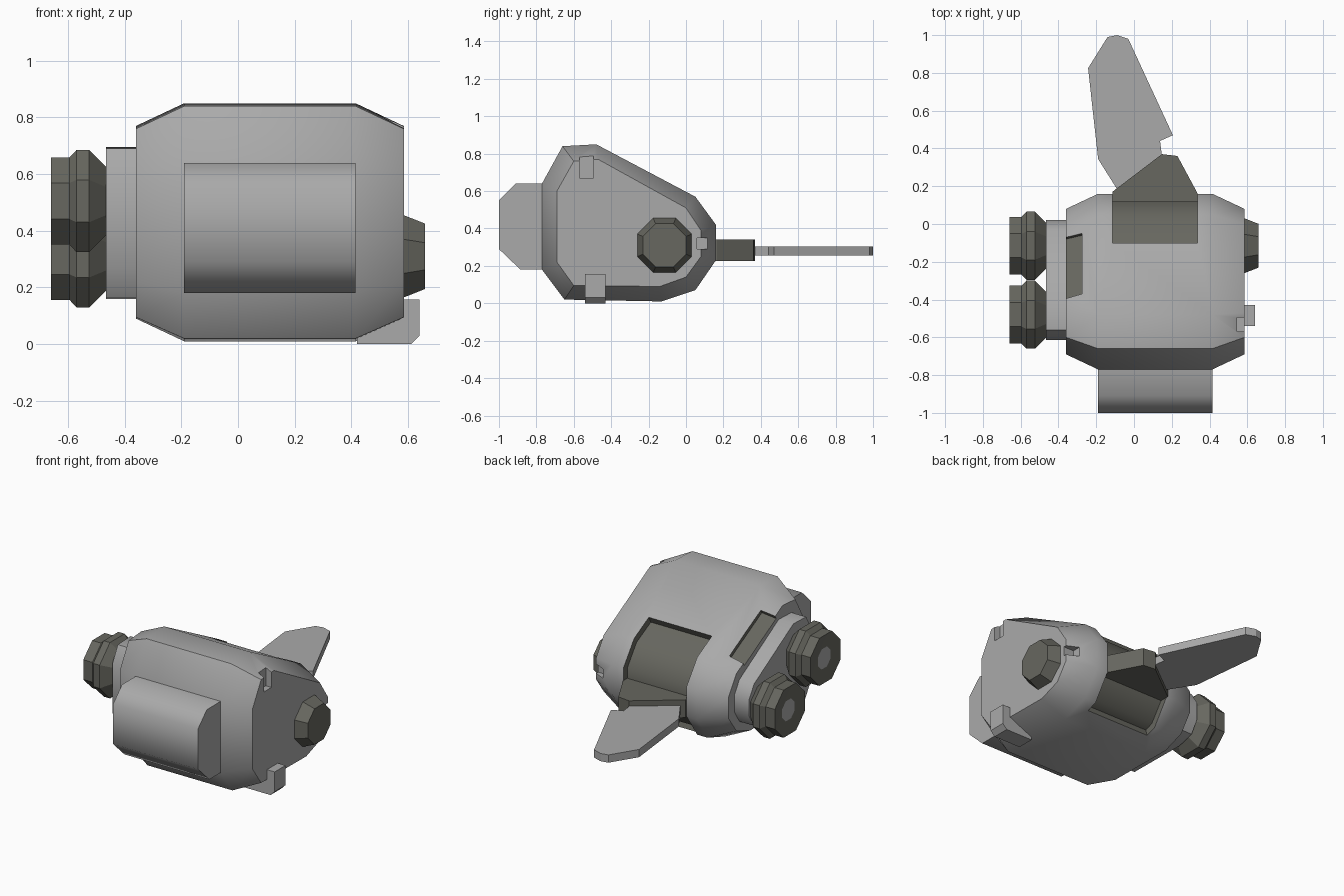
import bpy, bmesh, math
from mathutils import Vector

if "Cube" in bpy.data.objects:
    bpy.data.objects.remove(bpy.data.objects["Cube"])


def material(name, rgb):
    m = bpy.data.materials.new(name)
    m.diffuse_color = (*rgb, 1)
    m.use_nodes = True
    m.node_tree.nodes["Principled BSDF"].inputs["Base Color"].default_value = m.diffuse_color
    return m


LIGHT = material("light grey", (0.40, 0.40, 0.40))
DARK = material("dark olive grey", (0.135, 0.135, 0.115))


def loft(name, rings, mat_index=0, smooth=None):
    """Skin a row of equal-length closed rings of 3D points and cap both ends."""
    bm = bmesh.new()
    loops = [[bm.verts.new(p) for p in ring] for ring in rings]
    n = len(loops[0])
    for a, b in zip(loops, loops[1:]):
        for i in range(n):
            bm.faces.new((a[i], a[(i + 1) % n], b[(i + 1) % n], b[i]))
    bm.faces.new(loops[0])
    bm.faces.new(loops[-1])
    bmesh.ops.recalc_face_normals(bm, faces=bm.faces)
    for f in bm.faces:
        f.material_index = mat_index
    me = bpy.data.meshes.new(name)
    bm.to_mesh(me)
    bm.free()
    me.materials.append(LIGHT)
    me.materials.append(DARK)
    ob = bpy.data.objects.new(name, me)
    bpy.context.collection.objects.link(ob)
    if smooth:
        shade(ob, smooth)
    return ob


def shade(ob, degrees):
    bpy.ops.object.select_all(action='DESELECT')
    ob.select_set(True)
    bpy.context.view_layer.objects.active = ob
    bpy.ops.object.shade_smooth_by_angle(angle=math.radians(degrees))


def at_x(x, yz):
    return [(x, y, z) for y, z in yz]


def at_z(z, xy):
    return [(x, y, z) for x, y in xy]


def rect(a0, b0, a1, b1):
    return [(a0, b0), (a1, b0), (a1, b1), (a0, b1)]


def octagon(x, r, y, z):
    return [(x, y + r * math.cos((i + .5) * math.pi / 4),
             z + r * math.sin((i + .5) * math.pi / 4)) for i in range(8)]


def cut(target, cutter):
    cutter.hide_render = True
    mod = target.modifiers.new("cut", 'BOOLEAN')
    mod.operation = 'DIFFERENCE'
    mod.solver = 'EXACT'
    mod.object = cutter
    bpy.context.view_layer.objects.active = target
    bpy.ops.object.modifier_apply(modifier=mod.name)
    bpy.data.objects.remove(cutter, do_unlink=True)


# Hull: constant middle with tapered ends
mid = [(-.77, .64), (-.66, .84), (-.48, .85), (.05, .57), (.16, .42),
       (.16, .23), (.05, .07), (-.13, .01), (-.65, .02), (-.77, .18)]
end = [(-.69, .60), (-.60, .76), (-.47, .77), (0, .51), (.08, .39),
       (.08, .25), (0, .14), (-.14, .09), (-.60, .095), (-.69, .22)]
hull = loft("hull", [at_x(-.36, end), at_x(-.19, mid), at_x(.415, mid), at_x(.585, end)])

# Dark wing recess wrapping round the narrow side
recess = [(-.12, .61), (.025, .535), (.12, .405), (.12, .24), (.025, .108),
          (-.03, .088), (.01, -.05), (.4, -.05), (.4, .8), (-.02, .8)]
cut(hull, loft("recess_cutter", [at_x(-.115, recess), at_x(.335, recess)], 1))

# Dark sloping panel on the rear chamfer
panel = [[(-.43, .685), (-.10, .50)], [(-.38, .735), (-.06, .562)]]
rings = [at_x(x, [a, b, (b[0] + .07, b[1] + .13), (a[0] + .07, a[1] + .13)])
         for x, (a, b) in zip((-.445, -.275), panel)]
cut(hull, loft("panel_cutter", rings, 1))

# Two small notches on the nose end
for x, r in ((.545, rect(-.57, .67, -.495, .95)), (.512, rect(.06, .29, .3, .35))):
    cut(hull, loft("notch_cutter", [at_x(x, r), at_x(.75, r)]))
shade(hull, 40)

# Side pod
pod = [(-.72, .64), (-.91, .64), (-1, .55), (-1, .29), (-.885, .18), (-.72, .18)]
loft("side_pod", [at_x(-.19, pod), at_x(.415, pod)], smooth=50)

# Rear engine mount
mount = [(-.615, .59), (-.56, .69), (-.43, .695), (-.03, .46), (.02, .38),
         (.02, .27), (-.03, .19), (-.14, .16), (-.55, .165), (-.615, .27)]
loft("engine_mount", [at_x(-.465, mount), at_x(-.34, mount)], smooth=40)

# Engines: turned octagonal profile with a light core
for label, y, z in (("upper", -.48, .505), ("lower", -.115, .31)):
    profile = [(-.45, .13), (-.465, .13), (-.525, .195), (-.57, .195),
               (-.595, .166), (-.66, .166), (-.65, .07)]
    eng = loft(label + "_engine", [octagon(x, r, y, z) for x, r in profile], 1)
    for f in eng.data.polygons:
        if f.center.x < -.645 and len(f.vertices) == 8:
            f.material_index = 0
    shade(eng, 30)

# Nose cap
loft("nose_cap", [octagon(.57, .157, -.115, .31), octagon(.585, .157, -.115, .31),
                  octagon(.66, .125, -.115, .31)], 1)

# Foot tab under the nose end
foot = [(.42, 0), (.61, 0), (.64, .03), (.64, .157), (.55, .157), (.42, .05)]
loft("foot_tab", [[(x, y, z) for x, z in foot] for y in (-.54, -.43)])

# Wing bracket
bracket = [(-.115, .10), (-.115, .17), (.148, .37), (.23, .36), (.335, .165), (.335, .10)]
loft("wing_bracket", [at_z(.225, bracket), at_z(.34, bracket)], 1)

# Wing blade
wing = [(-.09, 1), (-.14, .99), (-.243, .825), (-.19, .344), (-.09, .185),
        (.148, .36), (.138, .44), (.206, .47), (-.03, .98)]
loft("wing", [at_z(.255, wing), at_z(.305, wing)])
